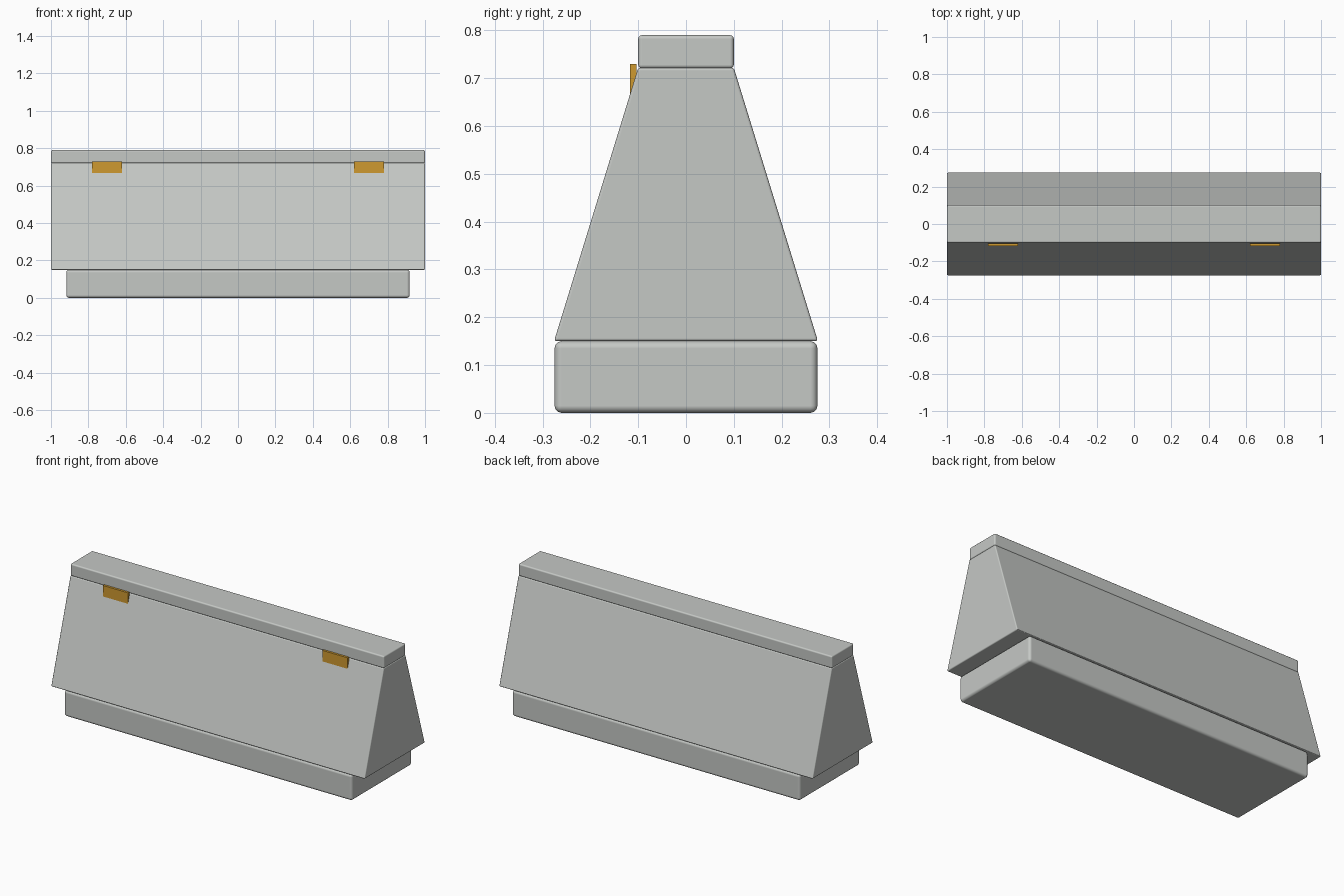
import bpy
import bmesh

if "Cube" in bpy.data.objects:
    bpy.data.objects.remove(bpy.data.objects["Cube"])


def material(name, rgb):
    m = bpy.data.materials.new(name)
    m.diffuse_color = (*rgb, 1.0)
    m.use_nodes = True
    m.node_tree.nodes["Principled BSDF"].inputs["Base Color"].default_value = m.diffuse_color
    return m


GREY = material("concrete_grey", (0.56, 0.58, 0.56))
AMBER = material("amber", (0.62, 0.32, 0.03))


def prism(name, profile, x0, x1, mat, bevel=0.0):
    """Extrude a (y, z) profile along x, with optional rounded edges."""
    bm = bmesh.new()
    face = bm.faces.new([bm.verts.new((x0, y, z)) for y, z in profile])
    ext = bmesh.ops.extrude_face_region(bm, geom=[face])
    moved = [v for v in ext["geom"] if isinstance(v, bmesh.types.BMVert)]
    bmesh.ops.translate(bm, verts=moved, vec=(x1 - x0, 0, 0))
    bmesh.ops.recalc_face_normals(bm, faces=bm.faces[:])
    mesh = bpy.data.meshes.new(name)
    bm.to_mesh(mesh)
    bm.free()
    mesh.materials.append(mat)
    obj = bpy.data.objects.new(name, mesh)
    bpy.context.collection.objects.link(obj)
    if bevel:
        mod = obj.modifiers.new("rounded_edges", "BEVEL")
        mod.width = bevel
        mod.segments = 3
        mod.limit_method = "ANGLE"
        mod.harden_normals = True
        for p in mesh.polygons:
            p.use_smooth = True
    return obj


def trapezoid(bottom, top, z0, z1):
    return [(-bottom, z0), (bottom, z0), (top, z1), (-top, z1)]


# Stepped foot, sloped wall and flat cap
prism("base", trapezoid(0.275, 0.275, 0.0, 0.15), -0.918, 0.918, GREY, 0.015)
prism("sloped_body", trapezoid(0.276, 0.1, 0.15, 0.722), -1, 1, GREY, 0.006)
prism("top_cap", trapezoid(0.1, 0.1, 0.72, 0.79), -1, 1, GREY, 0.008)

# Reflectors set into the front slope
for side, x in (("left", -0.70), ("right", 0.70)):
    prism("reflector_" + side,
          [(-0.117, 0.64), (-0.104, 0.64), (-0.104, 0.73), (-0.117, 0.73)],
          x - 0.08, x + 0.08, AMBER)
